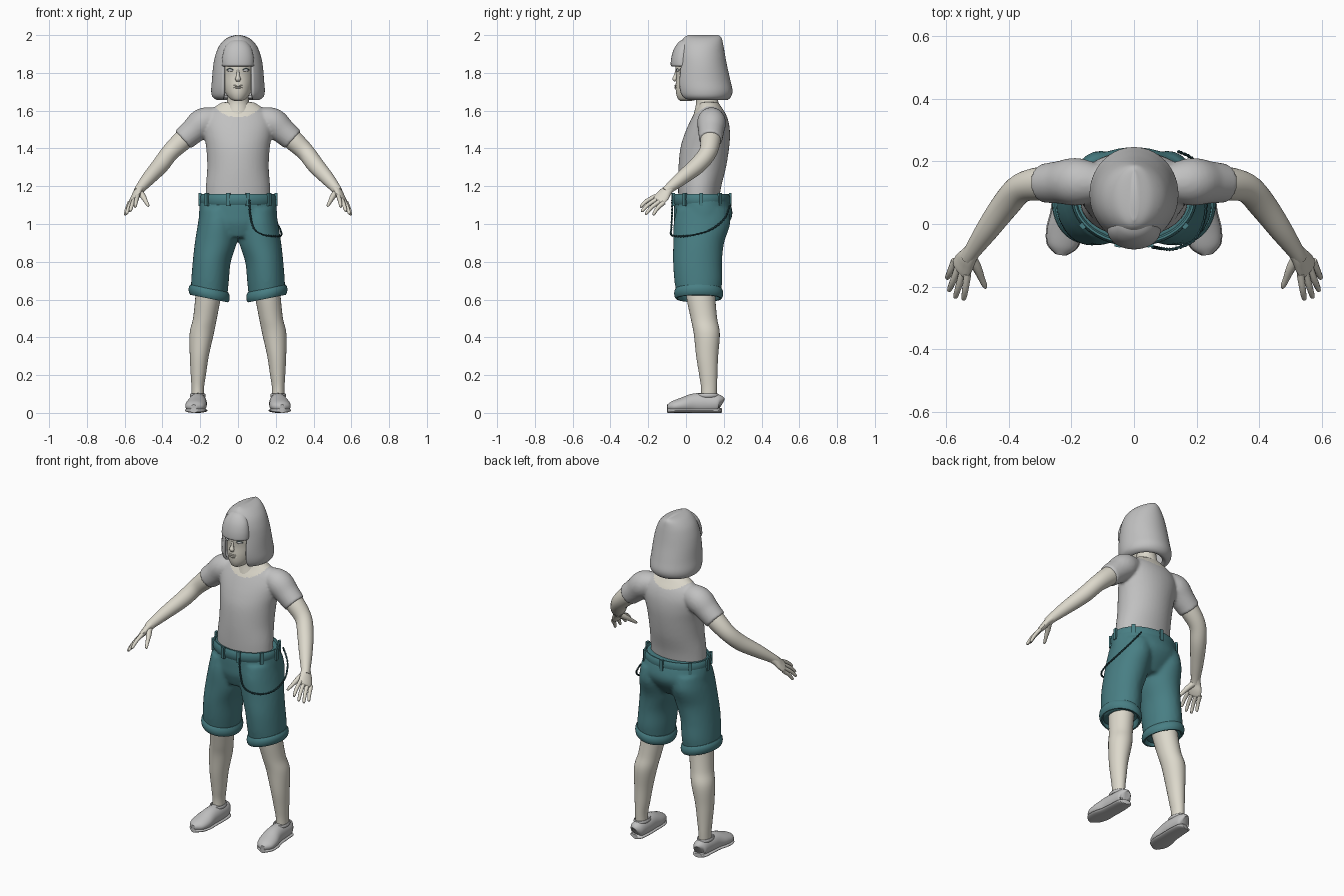
import bpy, bmesh, math
from mathutils import Vector

if "Cube" in bpy.data.objects:
    bpy.data.objects.remove(bpy.data.objects["Cube"])

X, Z = Vector((1, 0, 0)), Vector((0, 0, 1))


def material(name, rgb):
    m = bpy.data.materials.new(name)
    m.diffuse_color = (*rgb, 1)
    m.use_nodes = True
    m.node_tree.nodes["Principled BSDF"].inputs["Base Color"].default_value = m.diffuse_color
    return m


GREY = material("light_grey", (0.53, 0.53, 0.53))
SKIN = material("pale_skin", (0.72, 0.69, 0.60))
TEAL = material("teal_cloth", (0.065, 0.21, 0.23))
DARK = material("dark_teal", (0.02, 0.07, 0.08))


def resample(pts, k):
    """Catmull-Rom through tuples."""
    out = []
    for i in range(len(pts) - 1):
        a, b, c, d = (pts[max(0, min(len(pts) - 1, i + j))] for j in (-1, 0, 1, 2))
        for s in range(k):
            t = s / k
            out.append([0.5 * (2 * q + (r - p) * t + (2 * p - 5 * q + 4 * r - w) * t * t
                               + (3 * q - p - 3 * r + w) * t ** 3)
                        for p, q, r, w in zip(a, b, c, d)])
    return out + [list(pts[-1])]


def loft(bm, pts, s=1, hint=X, n=28, k=5, flat=False, floor=None, cap_start=True):
    """Skin elliptical sections (x, y, z, width, depth); s=-1 mirrors in x."""
    P = resample(pts, k)
    rings = []
    for i, p in enumerate(P):
        a, b = P[max(i - 1, 0)], P[min(i + 1, len(P) - 1)]
        t = Z if flat else (Vector(b[:3]) - Vector(a[:3])).normalized()
        w = (hint - t * hint.dot(t)).normalized()
        u = t.cross(w)
        ring = []
        for j in range(n):
            f = math.tau * j / n
            co = Vector(p[:3]) + w * p[3] * math.cos(f) + u * p[4] * math.sin(f)
            if floor is not None:
                co.z = max(co.z, floor)
            co.x *= s
            ring.append(bm.verts.new(co))
        rings.append(ring)
    for r, q in zip(rings, rings[1:]):
        for j in range(n):
            bm.faces.new((r[j], r[(j + 1) % n], q[(j + 1) % n], q[j]))
    if cap_start:
        bm.faces.new(rings[0])
    bm.faces.new(rings[-1])


def tube(bm, pts, r_pts=None, **kw):
    loft(bm, [(*p, p[3]) for p in pts], **kw)


def stack(rows):
    """(z, y_front, y_back, half_width) -> centred sections."""
    return [(0, (a + b) / 2, z, w, (b - a) / 2) for z, a, b, w in rows]


def band(bm, c, rx, ry, h, t, slope=0, s=1, n=48, m=10):
    """Rounded closed strip around an ellipse."""
    rings = []
    for i in range(n):
        f = math.tau * i / n
        ring = []
        for j in range(m):
            g = math.tau * j / m
            x = (rx + t * math.cos(g)) * math.cos(f)
            y = (ry + t * math.cos(g)) * math.sin(f)
            ring.append(bm.verts.new((s * (c[0] + x), c[1] + y, c[2] + h * math.sin(g) + slope * x)))
        rings.append(ring)
    for i in range(n):
        r, q = rings[i], rings[(i + 1) % n]
        for j in range(m):
            bm.faces.new((r[j], r[(j + 1) % m], q[(j + 1) % m], q[j]))


def finish(name, bm, mat, voxel=0, thick=0):
    bmesh.ops.recalc_face_normals(bm, faces=bm.faces[:])
    me = bpy.data.meshes.new(name)
    bm.to_mesh(me)
    bm.free()
    ob = bpy.data.objects.new(name, me)
    bpy.context.collection.objects.link(ob)
    me.materials.append(mat)
    if voxel:
        r = ob.modifiers.new("fuse", 'REMESH')
        r.mode, r.voxel_size = 'VOXEL', voxel
        f = ob.modifiers.new("soften", 'SMOOTH')
        f.factor, f.iterations = 0.5, 6
        dg = bpy.context.evaluated_depsgraph_get()
        new = bpy.data.meshes.new_from_object(ob.evaluated_get(dg))
        ob.modifiers.clear()
        ob.data = new
        if not new.materials:
            new.materials.append(mat)
    if thick:
        m = ob.modifiers.new("thickness", 'SOLIDIFY')
        m.thickness, m.offset = thick, -1
    bpy.ops.object.select_all(action='DESELECT')
    ob.select_set(True)
    bpy.context.view_layer.objects.active = ob
    bpy.ops.object.shade_smooth_by_angle(angle=math.radians(45))
    return ob


BOTH = (1, -1)

# Shirt: torso and sleeves fused, with a bare scooped neckline
bm = bmesh.new()
loft(bm, stack([(1.12, -.04, .175, .172), (1.2, -.042, .187, .17), (1.3, -.04, .212, .163),
                (1.4, -.03, .228, .168), (1.47, -.01, .233, .18), (1.53, .015, .228, .185),
                (1.58, .04, .212, .165), (1.615, .06, .19, .13), (1.645, .07, .17, .085)]),
     flat=True, n=40)
for s in BOTH:
    tube(bm, [(.10, .13, 1.56, .055), (.18, .135, 1.54, .076), (.24, .133, 1.49, .068),
              (.292, .13, 1.445, .062)], s=s)
shirt = finish("shirt", bm, GREY, voxel=.008)
shirt.data.materials.append(SKIN)
for p in shirt.data.polygons:
    p.material_index = int((p.center - Vector((0, .11, 1.665))).length < .126)

# Arms
bm = bmesh.new()
for s in BOTH:
    tube(bm, [(.22, .133, 1.505, .052), (.29, .13, 1.445, .054), (.36, .115, 1.378, .047),
              (.41, .062, 1.312, .045), (.47, -.02, 1.245, .037), (.515, -.085, 1.192, .027),
              (.53, -.11, 1.17, .024)], s=s)
finish("arms", bm, SKIN)

# Hands: flat palm, four spread fingers and a thumb
bm = bmesh.new()
across = Vector((.055, .065, -.045)).normalized()
knuckle_a, knuckle_b = Vector((.532, -.16, 1.148)), Vector((.573, -.117, 1.114))
tips = [(.545, -.243, 1.09), (.572, -.237, 1.066), (.592, -.215, 1.052), (.598, -.175, 1.048)]
for s in BOTH:
    loft(bm, [(.51, -.078, 1.197, .025, .024), (.53, -.105, 1.172, .032, .02),
              (.543, -.125, 1.147, .04, .018), (.555, -.145, 1.126, .04, .014),
              (.558, -.151, 1.12, .03, .007)], s=s, hint=across, n=16)
    for i, tip in enumerate(tips):
        base = knuckle_a.lerp(knuckle_b, i / 3)
        tip = Vector(tip)
        mid = base.lerp(tip, .55) + Vector((0, -.002, .006))
        end = base.lerp(tip, .93)
        tube(bm, [(*base, .012), (*mid, .0105), (*end, .008), (*tip, .003)], s=s, n=10, k=3, hint=across)
    tube(bm, [(.522, -.105, 1.17, .018), (.502, -.14, 1.145, .015), (.487, -.175, 1.118, .0105),
              (.477, -.198, 1.1, .008), (.474, -.205, 1.093, .003)], s=s, n=10, k=3, hint=across)
finish("hands", bm, SKIN)

# Legs
bm = bmesh.new()
for s in BOTH:
    loft(bm, [(.212, .12, .05, .033, .04), (.213, .122, .13, .033, .042), (.21, .118, .2, .04, .048),
              (.205, .112, .3, .05, .058), (.192, .11, .42, .064, .069), (.175, .095, .5, .063, .07),
              (.16, .08, .6, .067, .076), (.15, .075, .68, .07, .08)], s=s, flat=True)
finish("legs", bm, SKIN)

# Shoes, soles and ankle rims
shoe = [(.214, .186, .045, .02, .03), (.212, .17, .05, .041, .048), (.212, .10, .05, .047, .054),
        (.215, .04, .049, .049, .053), (.222, -.02, .04, .056, .041), (.23, -.07, .033, .047, .029),
        (.234, -.098, .03, .016, .014)]
bm = bmesh.new()
for s in BOTH:
    loft(bm, shoe, s=s, floor=.01)
    band(bm, (.213, .115, .092), .036, .053, .01, .006, s=s)
finish("shoes", bm, GREY)
bm = bmesh.new()
for s in BOTH:
    loft(bm, [(x, y, .013, w + .003, .013) for x, y, z, w, d in shoe], s=s, floor=0)
finish("shoe_soles", bm, GREY)

# Shorts: pelvis and loose legs fused
bm = bmesh.new()
loft(bm, stack([(.93, -.04, .17, .12), (1.0, -.062, .225, .2), (1.05, -.064, .246, .207),
                (1.1, -.063, .238, .203), (1.15, -.058, .22, .193)]), flat=True, n=40)
for s in BOTH:
    loft(bm, [(.1525, .067, .622, .097, .116), (.148, .065, .7, .1, .127), (.139, .061, .8, .101, .13),
              (.118, .067, .9, .111, .135), (.107, .084, 1.0, .106, .15), (.1, .088, 1.08, .1, .138)],
         s=s, flat=True)
finish("shorts", bm, TEAL, voxel=.01)

# Rolled cuffs, waistband and belt loops
bm = bmesh.new()
for s in BOTH:
    band(bm, (.153, .067, .632), .096, .117, .028, .013, slope=.2, s=s)
finish("shorts_cuffs", bm, TEAL)
bm = bmesh.new()
band(bm, (0, .081, 1.13), .19, .142, .03, .011)
finish("waistband", bm, TEAL)
bm = bmesh.new()
for deg in (-105, -75, -35, 0, 40, 90, 140, 180, 215):
    f = math.radians(deg)
    c = Vector((.201 * math.cos(f), .081 + .153 * math.sin(f), 1.13))
    vs = bmesh.ops.create_cube(bm, size=1)["verts"]
    turn = math.atan2(math.sin(f) / .153, math.cos(f) / .201)
    for v in vs:
        a, b = v.co.x * .014, v.co.y * .02
        v.co = c + Vector((a * math.cos(turn) - b * math.sin(turn),
                           a * math.sin(turn) + b * math.cos(turn), v.co.z * .068))
finish("belt_loops", bm, TEAL)

# Beaded chain hanging round the left hip
path = resample([(.06, -.074, 1.13), (.065, -.074, 1.05), (.085, -.078, .975), (.13, -.079, .945),
                 (.195, -.048, .935), (.228, .03, .94), (.224, .13, .97), (.19, .205, 1.03),
                 (.14, .232, 1.1)], 10)
bm = bmesh.new()
tube(bm, [(*p, .006 if i % 2 else .0035) for i, p in enumerate(path)], n=6, k=1, hint=Vector((.3, .5, .8)))
finish("hip_chain", bm, DARK)

# Head and neck
bm = bmesh.new()
loft(bm, stack([(1.652, -.03, .03, .02), (1.662, -.042, .07, .042), (1.69, -.052, .12, .064),
                (1.73, -.055, .17, .08), (1.78, -.052, .185, .088), (1.84, -.054, .185, .09),
                (1.9, -.03, .17, .075)]), flat=True, n=36)
finish("head", bm, SKIN)
bm = bmesh.new()
tube(bm, [(0, .115, 1.58, .075), (0, .113, 1.63, .062), (0, .108, 1.67, .056), (0, .1, 1.73, .056)])
finish("neck", bm, SKIN)

# Nose, lips and eyes
bm = bmesh.new()
loft(bm, [(0, -.05, 1.815, .006, .006), (0, -.056, 1.785, .009, .009), (0, -.06, 1.768, .015, .012),
          (0, -.053, 1.757, .01, .006)], n=14)
for z in (1.732, 1.722):
    tube(bm, [(-.024, -.05, z + .001, .002), (0, -.057, z, .005), (.024, -.05, z + .001, .002)], hint=Z, n=10)
finish("nose_and_lips", bm, SKIN)
bm = bmesh.new()
for s in BOTH:
    loft(bm, [(.023, -.049, 1.812, .001, .001), (.042, -.045, 1.814, .008, .005),
              (.06, -.034, 1.813, .001, .001)], s=s, hint=Z, n=12)
finish("eyes", bm, GREY)
bm = bmesh.new()
for s in BOTH:
    tube(bm, [(.022, -.051, 1.815, .001), (.042, -.048, 1.823, .002), (.061, -.036, 1.816, .001)],
         s=s, hint=Z, n=6)
finish("eyelids", bm, DARK)

# Bobbed hair shell with an opening for the face
bm = bmesh.new()
loft(bm, stack([(1.668, .02, .19, .088), (1.656, -.01, .215, .108), (1.672, -.04, .237, .134),
                (1.705, -.055, .246, .142), (1.76, -.06, .235, .138), (1.84, -.052, .217, .131),
                (1.9, -.046, .206, .118), (1.95, -.032, .197, .095), (1.985, -.012, .188, .058),
                (2.0, .012, .172, .014)]), flat=True, n=56, cap_start=False)
for co, no in (((.077, 0, 0), X), ((-.077, 0, 0), X), ((0, 0, 1.845), Z)):
    bmesh.ops.bisect_plane(bm, geom=bm.verts[:] + bm.edges[:] + bm.faces[:], plane_co=co, plane_no=no)
front = [f for f in bm.faces for c in (f.calc_center_median(),)
         if abs(c.x) < .077 and c.y < .05 and c.z < 1.845]
bmesh.ops.delete(bm, geom=front, context='FACES')
finish("hair_bob", bm, GREY, thick=.015)

# Fringe over the forehead
bm = bmesh.new()
loft(bm, [(0, -.018, 1.834, .078, .054), (0, -.02, 1.842, .085, .061), (0, -.019, 1.885, .083, .058),
          (0, -.012, 1.93, .071, .05), (0, 0, 1.965, .046, .036), (0, .01, 1.982, .012, .012)],
     flat=True, n=40)
finish("hair_fringe", bm, GREY)
